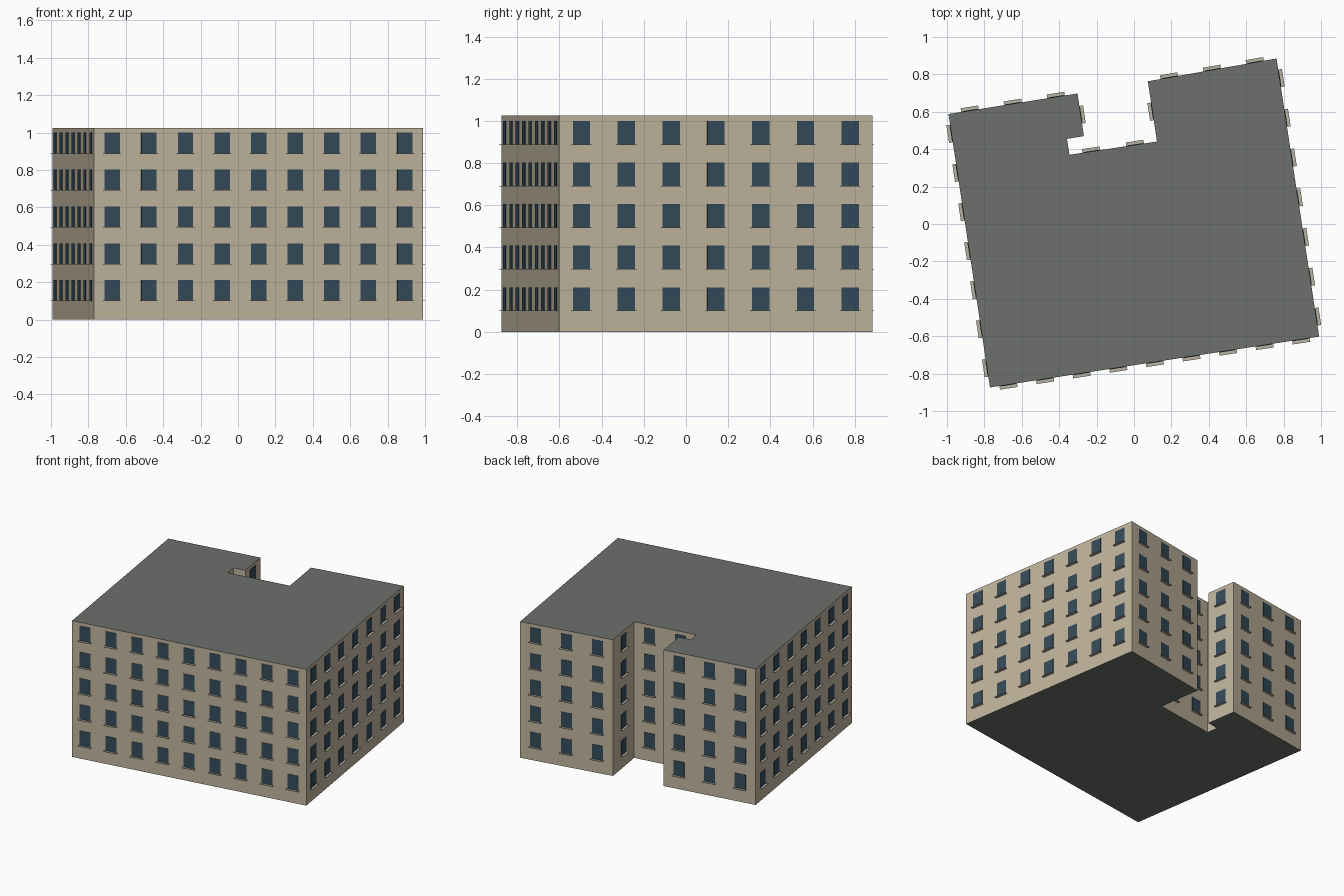
import bpy, bmesh
from mathutils import Vector

if "Cube" in bpy.data.objects:
    bpy.data.objects.remove(bpy.data.objects["Cube"])

HEIGHT = 1.025
FLOORS, SILL_Z, FLOOR_H = 5, 0.101, 0.197
WIN_W, WIN_H, BAY = 0.083, 0.11, 0.195

# Footprint, clockwise seen from above
PLAN = [(-0.992, 0.588), (-0.302, 0.698), (-0.268, 0.470), (-0.358, 0.455),
        (-0.345, 0.370), (0.123, 0.441), (0.074, 0.763), (0.762, 0.885),
        (0.990, -0.602), (-0.770, -0.874)]


def material(name, rgb):
    m = bpy.data.materials.new(name)
    m.diffuse_color = (*rgb, 1)
    m.use_nodes = True
    m.node_tree.nodes["Principled BSDF"].inputs["Base Color"].default_value = m.diffuse_color
    return m


def make_object(name, bm, *mats):
    mesh = bpy.data.meshes.new(name)
    bm.to_mesh(mesh)
    bm.free()
    for m in mats:
        mesh.materials.append(m)
    ob = bpy.data.objects.new(name, mesh)
    bpy.context.collection.objects.link(ob)
    return ob


def wall_box(bm, centre, along, out, width, depth, z0, z1):
    """Box standing on a wall: width along it, depth outward from it."""
    ring = [centre + along * (s * width / 2) + out * d
            for s, d in ((-1, 0), (1, 0), (1, depth), (-1, depth))]
    low = [bm.verts.new((p.x, p.y, z0)) for p in ring]
    high = [bm.verts.new((p.x, p.y, z1)) for p in ring]
    bm.faces.new(low[::-1])
    bm.faces.new(high)
    for i in range(4):
        j = (i + 1) % 4
        bm.faces.new((low[i], low[j], high[j], high[i]))


stone = material("wall_stone", (0.53, 0.46, 0.34))
slate = material("roof_grey", (0.15, 0.16, 0.145))
glass = material("window_glass", (0.035, 0.07, 0.10))
ledge = material("sill_stone", (0.48, 0.44, 0.37))

# Building block: walls with grey roof and base
bm = bmesh.new()
base = bm.faces.new([bm.verts.new((x, y, 0)) for x, y in PLAN])
grown = bmesh.ops.extrude_face_region(bm, geom=[base], use_keep_orig=True)
top = [v for v in grown["geom"] if isinstance(v, bmesh.types.BMVert)]
bmesh.ops.translate(bm, verts=top, vec=(0, 0, HEIGHT))
bmesh.ops.recalc_face_normals(bm, faces=bm.faces)
for f in bm.faces:
    f.material_index = 1 if abs(f.normal.z) > 0.5 else 0
make_object("building_block", bm, stone, slate)

# Window panes and sills, spread evenly along every wall long enough
panes, sills = bmesh.new(), bmesh.new()
for i, p in enumerate(PLAN):
    a, b = Vector(p), Vector(PLAN[(i + 1) % len(PLAN)])
    along = (b - a).normalized()
    out = Vector((-along.y, along.x))
    count = int((b - a).length / BAY)
    for k in range(count):
        centre = a.lerp(b, (k + 0.5) / count)
        for floor in range(FLOORS):
            z = SILL_Z + floor * FLOOR_H
            wall_box(panes, centre, along, out, WIN_W, 0.003, z, z + WIN_H)
            wall_box(sills, centre, along, out, WIN_W * 1.15, 0.02, z - 0.003, z)
for bm in (panes, sills):
    bmesh.ops.recalc_face_normals(bm, faces=bm.faces)
make_object("window_panes", panes, glass)
make_object("window_sills", sills, ledge)
